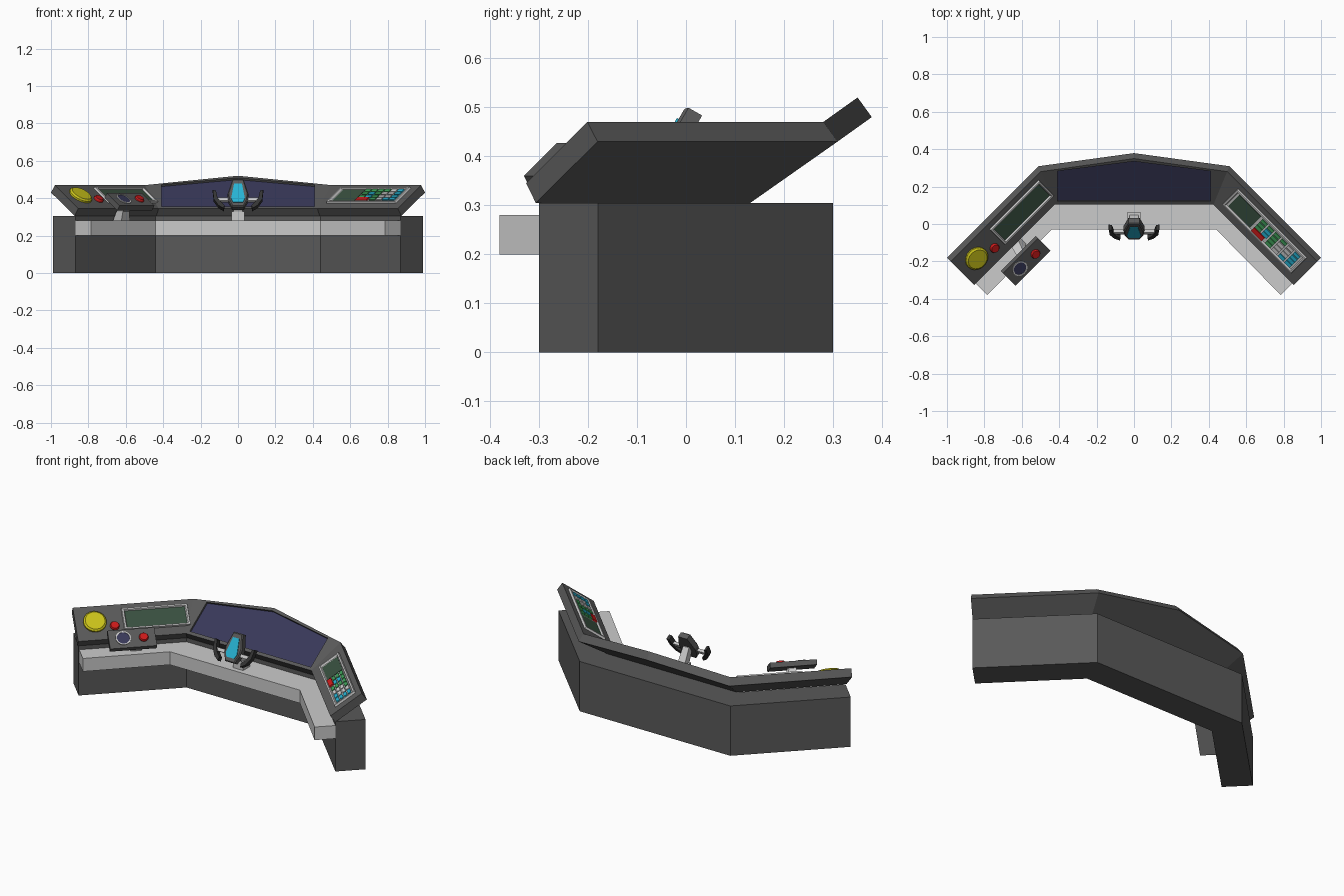
import bpy, bmesh, math
from mathutils import Matrix, Vector

if "Cube" in bpy.data.objects:
    bpy.data.objects.remove(bpy.data.objects["Cube"])

DARK, MID, LIGHT = (.1, .1, .1), (.035, .035, .035), (.55, .55, .55)
NAVY, GREEN_SCREEN = (.04, .04, .1), (.04, .08, .05)
RED, YELLOW, BLUE, GREEN = (.6, .01, .01), (.6, .55, .01), (.02, .45, .65), (.05, .35, .1)
mats = {}


def material(color):
    if color not in mats:
        m = bpy.data.materials.new("colour_%d" % len(mats))
        m.diffuse_color = (*color, 1)
        m.use_nodes = True
        m.node_tree.nodes["Principled BSDF"].inputs["Base Color"].default_value = m.diffuse_color
        mats[color] = m
    return mats[color]


def loft(name, loops, color, cyclic=False):
    """Skin a list of equal-length point loops; cap the ends unless cyclic."""
    bm = bmesh.new()
    rows = [[bm.verts.new(p) for p in lp] for lp in loops]
    n = len(rows[0])
    for i in range(len(rows) if cyclic else len(rows) - 1):
        a, b = rows[i], rows[(i + 1) % len(rows)]
        for j in range(n):
            k = (j + 1) % n
            bm.faces.new((a[j], a[k], b[k], b[j]))
    if not cyclic:
        bm.faces.new(rows[0])
        bm.faces.new(rows[-1])
    bmesh.ops.recalc_face_normals(bm, faces=bm.faces)
    me = bpy.data.meshes.new(name)
    bm.to_mesh(me)
    bm.free()
    ob = bpy.data.objects.new(name, me)
    bpy.context.collection.objects.link(ob)
    me.materials.append(material(color))
    return ob


def frame(o, u, v):
    """Working plane: u across, v up the slope, n out of the surface."""
    u, v = Vector(u).normalized(), Vector(v).normalized()
    n = u.cross(v)
    if n.z < 0:
        n = -n
    m = Matrix((u, v, n)).transposed().to_4x4()
    m.translation = o
    return m


def level(fr, pts, n):
    return [fr @ Vector((u, v, n)) for u, v in pts]


def plate(name, fr, pts, n0, n1, color):
    return loft(name, [level(fr, pts, n0), level(fr, pts, n1)], color)


def rect(u0, u1, v0, v1):
    return [(u0, v0), (u1, v0), (u1, v1), (u0, v1)]


def circle(u, v, r, n=20):
    return [(u + r * math.cos(2 * math.pi * i / n), v + r * math.sin(2 * math.pi * i / n)) for i in range(n)]


def button(name, fr, u, v, r, n0, h, color):
    loft(name, [level(fr, circle(u, v, r), n0), level(fr, circle(u, v, r), n0 + h * .6),
                level(fr, circle(u, v, r * .85), n0 + h)], color)


def bezel(name, fr, u0, u1, v0, v1):
    def ins(d):
        return rect(u0 + d, u1 - d, v0 + d, v1 - d)
    loft(name, [level(fr, ins(0), -.004), level(fr, ins(.004), .012), level(fr, ins(.013), .012),
                level(fr, ins(.022), -.004)], LIGHT, cyclic=True)


def mirrored(half):
    return half + [(-x, y) for x, y in reversed(half)]


# Base and hand ledge: angled U-shaped outlines
world = Matrix.Identity(4)
base = [(.51, .30), (.99, -.18), (.87, -.30), (.44, .13)]
plate("base", world, mirrored(base), 0, .305, DARK)
ledge = [(.51, .135), (.905, -.26), (.785, -.38), (.44, -.03)]
plate("ledge", world, mirrored(ledge), .20, .28, LIGHT)

# Sloped console slab: one cross-section swept along the bends
profile = [(0, .47), (-.177, .345), (-.149, .305), (.029, .43)]
bend = [(.498 + .414 * d, .28 + d, z) for d, z in profile]
end = [((x + y + 1.18) / 2, (x + y - 1.18) / 2, z) for x, y, z in bend]
middle = [(0, .28 + d + (.07 if i in (0, 3) else 0), z + (.05 if i in (0, 3) else 0))
          for i, (d, z) in enumerate(profile)]
flip = lambda lp: [(-x, y, z) for x, y, z in lp]
slab = loft("console_slab", [flip(end), flip(bend), middle, bend, end], DARK)

# Recessed main screen
S, C, Q = .577, .8165, .7071
centre = frame((0, .103, .345), (1, 0, 0), (0, C, S))
screen = [(-.41, .02), (.41, .02), (.41, .22), (0, .284), (-.41, .22)]
cutter = plate("screen_cutter", centre, screen, -.014, .05, MID)
cutter.hide_render = True
mod = slab.modifiers.new("recess", 'BOOLEAN')
mod.operation, mod.object, mod.solver = 'DIFFERENCE', cutter, 'EXACT'
bpy.context.view_layer.objects.active = slab
bpy.ops.object.modifier_apply(modifier="recess")
bpy.data.objects.remove(cutter)
plate("main_screen", centre, screen, -.016, -.012, NAVY)

right = frame((.425, .103, .345), (Q, -Q, 0), (C * Q, C * Q, S))
left = frame((-.425, .103, .345), (-Q, -Q, 0), (-C * Q, C * Q, S))

# Right wing: bezel, small screen and keypad
bezel("keypad_bezel", right, .031, .555, .045, .188)
plate("keypad_panel", right, rect(.045, .54, .06, .175), -.003, .003, LIGHT)
plate("keypad_screen", right, rect(.06, .225, .066, .169), 0, .005, GREEN_SCREEN)
columns = [GREEN, BLUE, GREEN, LIGHT, LIGHT, BLUE]
for i, col in enumerate(columns):
    for j in range(4):
        if i < 2 and j == 0:
            continue
        u, v = .24 + i * .049, .067 + j * .026
        color = BLUE if j == 0 and i > 3 else (GREEN if j == 3 and i < 4 else col)
        plate("key_%d_%d" % (i, j), right, rect(u, u + .04, v, v + .02), 0, .01, color)
plate("red_key", right, rect(.24, .32, .062, .09), 0, .012, RED)

# Left wing: bezel, screen, large dial and button
bezel("left_bezel", left, -.035, .34, .048, .188)
plate("left_screen", left, rect(-.018, .323, .065, .171), -.003, .003, GREEN_SCREEN)
button("yellow_dial", left, .497, .115, .065, -.002, .02, YELLOW)
button("red_button", left, .39, .08, .026, -.002, .018, RED)

# Control pod on a slanted stem
plate("control_pod", left, rect(.19, .454, -.1215, -.0045), .074, .104, DARK)
loft("pod_gauge_ring", [level(left, circle(.372, -.06, r), n) for r, n in
                        ((.043, .102), (.043, .109), (.036, .109), (.036, .102))], LIGHT, cyclic=True)
plate("pod_gauge", left, circle(.372, -.06, .037), .102, .106, NAVY)
button("pod_button", left, .258, -.064, .026, .103, .015, RED)


def diamond(x, y, z, r):
    return [(x - r, y, z), (x, y - r, z), (x + r, y, z), (x, y + r, z)]


loft("pod_stem", [diamond(-.625, -.10, .27, .047), diamond(-.615, -.13, .33, .035),
                  diamond(-.585, -.19, .375, .03)], LIGHT)

# Steering yoke: foot, column, head with display, two arms and grips
plate("yoke_foot", world, rect(-.035, .035, 0, .065), .275, .33, LIGHT)
loft("yoke_column", [[(sx * w, y + sy * w, z) for sx, sy in ((-1, -1), (1, -1), (1, 1), (-1, 1))]
                     for w, y, z in ((.025, .035, .31), (.02, -.02, .415))], LIGHT)
yoke = frame((0, -.085, .355), (1, 0, 0), (0, .5, .866))
head = [(.03, .17), (.055, .085), (.052, .045), (.032, 0)]
loft("yoke_head", [level(yoke, mirrored(head), -.038), level(yoke, mirrored(head), -.006),
                   level(yoke, [(u * .88, .08 + (v - .08) * .93) for u, v in mirrored(head)], 0)], DARK)
display = [(.021, .14), (.037, .05), (.026, .025)]
plate("yoke_display", yoke, mirrored(display), -.002, .004, BLUE)
grip = [(.075, -.01), (.105, .01), (.13, .05), (.135, .105), (.118, .1), (.11, .06), (.095, .035), (.073, .012)]
for side, s in (("left", -1), ("right", 1)):
    plate(side + "_yoke_arm", yoke, [(s * u, v) for u, v in rect(.045, .112, .042, .062)], -.028, -.01, LIGHT)
    plate(side + "_yoke_grip", yoke, [(s * u, v) for u, v in grip], -.034, -.002, MID)
